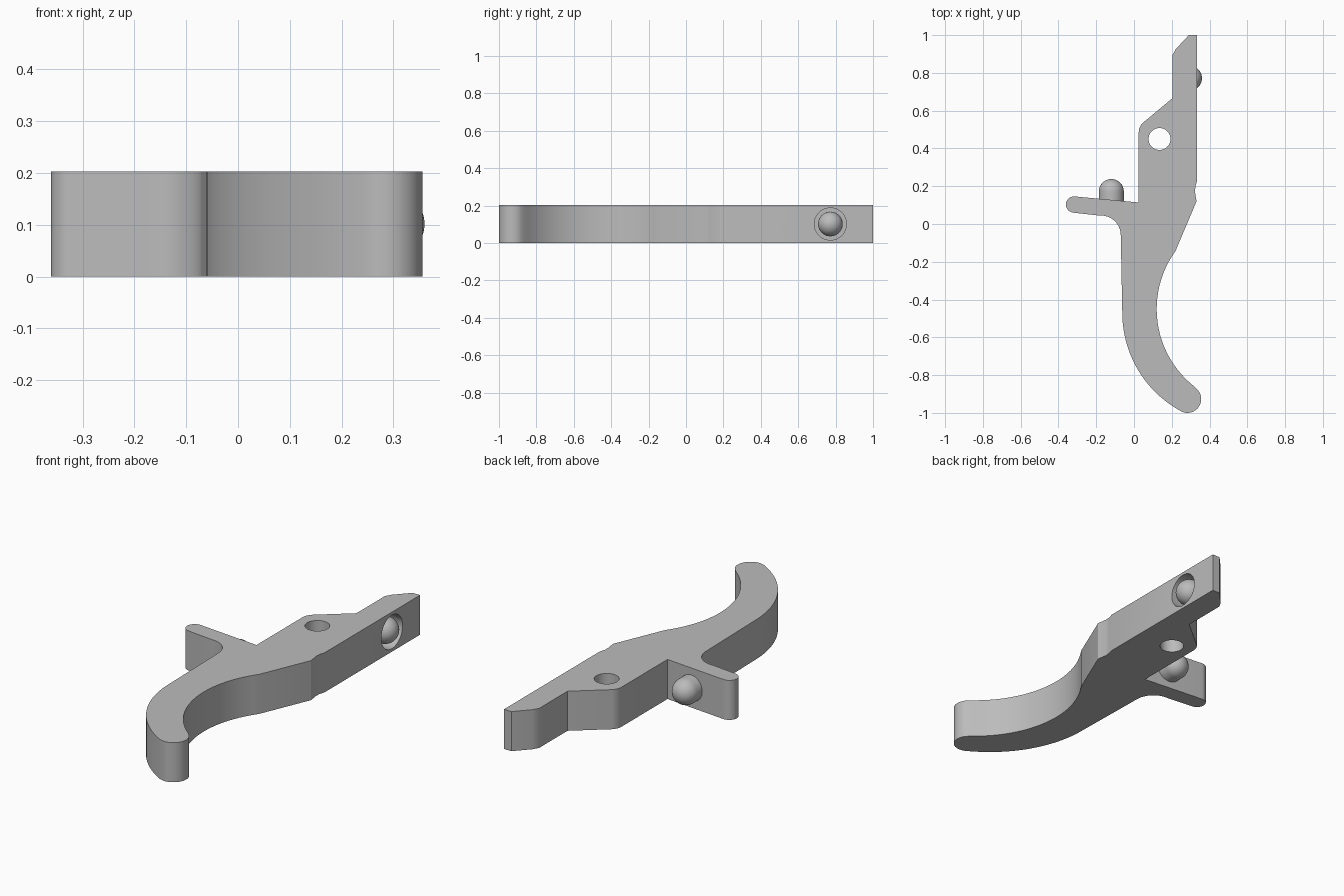
import bpy
import bmesh
from math import cos, sin, radians, pi
from mathutils import Matrix, Vector

cube = bpy.data.objects.get("Cube")
if cube:
    bpy.data.objects.remove(cube, do_unlink=True)

THICK = 0.203
MID = THICK / 2

steel = bpy.data.materials.new("grey steel")
steel.use_nodes = True
GREY = (0.5, 0.5, 0.5, 1)
steel.diffuse_color = GREY
steel.node_tree.nodes["Principled BSDF"].inputs["Base Color"].default_value = GREY


def arc(cx, cy, r, start, end, steps):
    """Points on an arc, angles in degrees."""
    angles = [radians(start + (end - start) * i / steps) for i in range(steps + 1)]
    return [(cx + r * cos(a), cy + r * sin(a)) for a in angles]


def make(name, bm):
    bmesh.ops.recalc_face_normals(bm, faces=bm.faces)
    mesh = bpy.data.meshes.new(name)
    bm.to_mesh(mesh)
    bm.free()
    mesh.materials.append(steel)
    obj = bpy.data.objects.new(name, mesh)
    bpy.context.collection.objects.link(obj)
    return obj


def smooth(obj):
    bpy.ops.object.select_all(action='DESELECT')
    obj.select_set(True)
    bpy.context.view_layer.objects.active = obj
    bpy.ops.object.shade_smooth_by_angle(angle=radians(30))


def cylinder(name, centre, axis, r, depth):
    bm = bmesh.new()
    turn = Vector((0, 0, 1)).rotation_difference(Vector(axis)).to_matrix().to_4x4()
    bmesh.ops.create_cone(bm, cap_ends=True, segments=48, radius1=r, radius2=r,
                          depth=depth, matrix=Matrix.Translation(centre) @ turn)
    return make(name, bm)


def cut(obj, cutter):
    cutter.hide_render = True
    bpy.context.view_layer.objects.active = obj
    mod = obj.modifiers.new("cut", 'BOOLEAN')
    mod.operation = 'DIFFERENCE'
    mod.solver = 'EXACT'
    mod.object = cutter
    bpy.ops.object.modifier_apply(modifier=mod.name)
    bpy.data.objects.remove(cutter, do_unlink=True)


def round_pin(name, base, axis, r, length):
    """Round pin with a domed end, revolved about its axis."""
    bm = bmesh.new()
    profile = [(0, 0), (r, 0)] + arc(0, length - r, r, 0, 90, 12)
    verts = [bm.verts.new((x, 0, z)) for x, z in profile]
    edges = [bm.edges.new(pair) for pair in zip(verts, verts[1:])]
    bmesh.ops.spin(bm, geom=verts + edges, cent=(0, 0, 0), axis=(0, 0, 1),
                   angle=2 * pi, steps=40)
    bmesh.ops.remove_doubles(bm, verts=bm.verts, dist=0.0001)
    turn = Vector((0, 0, 1)).rotation_difference(Vector(axis)).to_matrix().to_4x4()
    bm.transform(Matrix.Translation(base) @ turn)
    smooth(make(name, bm))


# Lever body: outline followed clockwise, then extruded
outline = [(0.29, 1), (0.333, 1), (0.333, 0.225), (0.325, 0.2), (0.323, 0.17), (0.331, 0.12)]
outline += arc(0.642, -0.45, 0.522, 144, 232, 24)      # finger curve
outline += arc(0.283, -0.927, 0.073, 50, -118, 16)     # rounded tip
outline += arc(0.53, -0.47, 0.592, 240, 182.5, 20)     # back of the curve
outline += arc(-0.175, -0.06, 0.105, 0, 95, 12)        # fillet under the arm
outline += arc(-0.318, 0.103, 0.043, -96, -275, 14)    # arm end
outline += [(0.025, 0.114)]
outline += arc(0.095, 0.485, 0.07, 180, 135, 6)        # pivot shoulder
outline += [(0.205, 0.667), (0.205, 0.897), (0.222, 0.927)]

bm = bmesh.new()
face = bm.faces.new([bm.verts.new((x, y, 0)) for x, y in outline])
top = bmesh.ops.extrude_face_region(bm, geom=[face])["geom"]
bmesh.ops.translate(bm, vec=(0, 0, THICK),
                    verts=[v for v in top if isinstance(v, bmesh.types.BMVert)])
body = make("lever_body", bm)

# Pivot hole and plunger pocket
cut(body, cylinder("pivot_cutter", (0.135, 0.45, MID), (0, 0, 1), 0.058, 0.5))
cut(body, cylinder("pocket_cutter", (0.333, 0.772, MID), (1, 0, 0), 0.086, 0.16))
smooth(body)

# Plunger in the pocket and peg on the arm
round_pin("side_plunger", (0.245, 0.772, MID), (1, 0, 0), 0.066, 0.115)
round_pin("arm_peg", (-0.12, 0.1, MID), (0, 1, 0), 0.066, 0.138)
